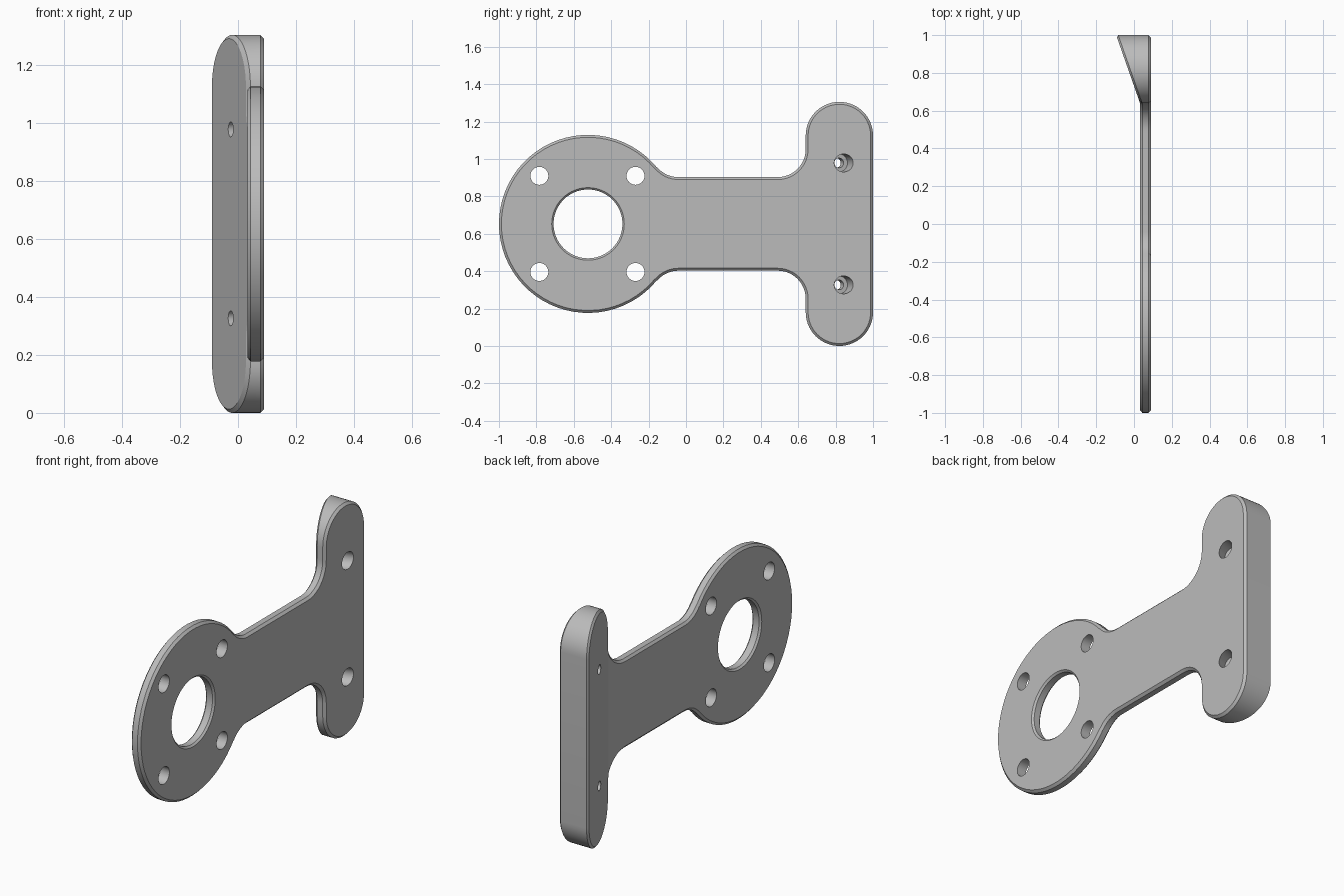
import bpy, bmesh, math
from mathutils import Vector

cube = bpy.data.objects.get("Cube")
if cube:
    bpy.data.objects.remove(cube, do_unlink=True)

MID = 0.6525                 # height of the symmetry line
FRONT, BACK = 0.033, 0.09    # plate faces along x
CHAMFER = 0.013
CREASE, SLOPE = 0.637, 0.3514  # where the wedge starts and how fast it thickens

grey = bpy.data.materials.new("plain_grey")
grey.use_nodes = True
grey.diffuse_color = (0.5, 0.5, 0.5, 1)
grey.node_tree.nodes["Principled BSDF"].inputs["Base Color"].default_value = (0.5, 0.5, 0.5, 1)


def make_object(name, bm):
    bmesh.ops.recalc_face_normals(bm, faces=bm.faces[:])
    mesh = bpy.data.meshes.new(name)
    bm.to_mesh(mesh)
    bm.free()
    mesh.materials.append(grey)
    obj = bpy.data.objects.new(name, mesh)
    bpy.context.collection.objects.link(obj)
    return obj


def arc(cy, cz, r, start, end, n):
    angles = [math.radians(start + (end - start) * i / n) for i in range(n + 1)]
    return [(cy + r * math.cos(a), cz + r * math.sin(a)) for a in angles]


def outline(inset):
    """Disc, arm and rounded head, shrunk by the inset."""
    a = math.degrees(math.atan2(0.4, 0.484))
    half = arc(-0.524, 0, 0.476 - inset, 180, a, 26)
    half += arc(-0.04, 0.4, 0.15 + inset, 180 + a, 270, 8)
    half += arc(0.49, 0.4, 0.15 + inset, 270, 360, 12)
    half += arc(0.82, 0.4725, 0.18 - inset, 180, 0, 28)
    return half + [(y, -z) for y, z in reversed(half[1:])]


def lathe(name, origin, axis, profile, n=32):
    """Closed turned solid from (distance, radius) pairs along an axis."""
    axis = Vector(axis).normalized()
    up = Vector((0, 0, 1))
    side = axis.cross(up)
    bm = bmesh.new()
    rings = []
    for d, r in profile:
        ring = []
        for i in range(n):
            t = 2 * math.pi * i / n
            ring.append(bm.verts.new(Vector(origin) + axis * d
                                     + (side * math.cos(t) + up * math.sin(t)) * r))
        rings.append(ring)
    bridge(bm, rings)
    return make_object(name, bm)


def bridge(bm, rings):
    n = len(rings[0])
    for a, b in zip(rings, rings[1:]):
        for i in range(n):
            j = (i + 1) % n
            bm.faces.new((a[i], a[j], b[j], b[i]))
    bm.faces.new(rings[0])
    bm.faces.new(rings[-1])


# Bracket body: chamfered plate
bm = bmesh.new()
layers = [(FRONT, CHAMFER), (FRONT + 0.011, 0), (BACK - CHAMFER, 0), (BACK, CHAMFER)]
bridge(bm, [[bm.verts.new((x, y, z + MID)) for y, z in outline(inset)] for x, inset in layers])

# Thicken the head into a wedge beyond the crease
bmesh.ops.bisect_plane(bm, geom=bm.verts[:] + bm.edges[:] + bm.faces[:], dist=1e-5,
                       plane_co=(0, CREASE, 0), plane_no=(0, 1, 0))
for v in bm.verts:
    if v.co.x < FRONT + 0.02 and v.co.y > CREASE:
        v.co.x -= (v.co.y - CREASE) * SLOPE
bracket = make_object("bracket_plate", bm)

# Cutters: chamfered centre bore, four bolt holes, two tilted counterbored holes
c = 0.01
cutters = [lathe("centre_bore", (0, -0.524, MID), (1, 0, 0),
                 [(FRONT - c, 0.184 + 2 * c), (FRONT + c, 0.184),
                  (BACK - c, 0.184), (BACK + c, 0.184 + 2 * c)], 64)]
for sz in (-1, 1):
    for sy in (-1, 1):
        cutters.append(lathe("bolt_hole", (0, -0.527 + sy * 0.257, MID + sz * 0.257),
                             (1, 0, 0), [(-0.1, 0.048), (0.2, 0.048)]))
    cutters.append(lathe("mount_hole", (BACK, 0.843, MID + sz * 0.326), (-1, -SLOPE, 0),
                         [(-0.06, 0.048), (0.075, 0.048), (0.075, 0.026), (0.3, 0.026)]))

bpy.ops.object.select_all(action='DESELECT')
bpy.context.view_layer.objects.active = bracket
bracket.select_set(True)
for cutter in cutters:
    cutter.hide_render = True
    mod = bracket.modifiers.new("cut", 'BOOLEAN')
    mod.operation, mod.solver, mod.object = 'DIFFERENCE', 'EXACT', cutter
    bpy.ops.object.modifier_apply(modifier=mod.name)
    bpy.data.objects.remove(cutter, do_unlink=True)

bpy.ops.object.shade_smooth_by_angle(angle=math.radians(15))
